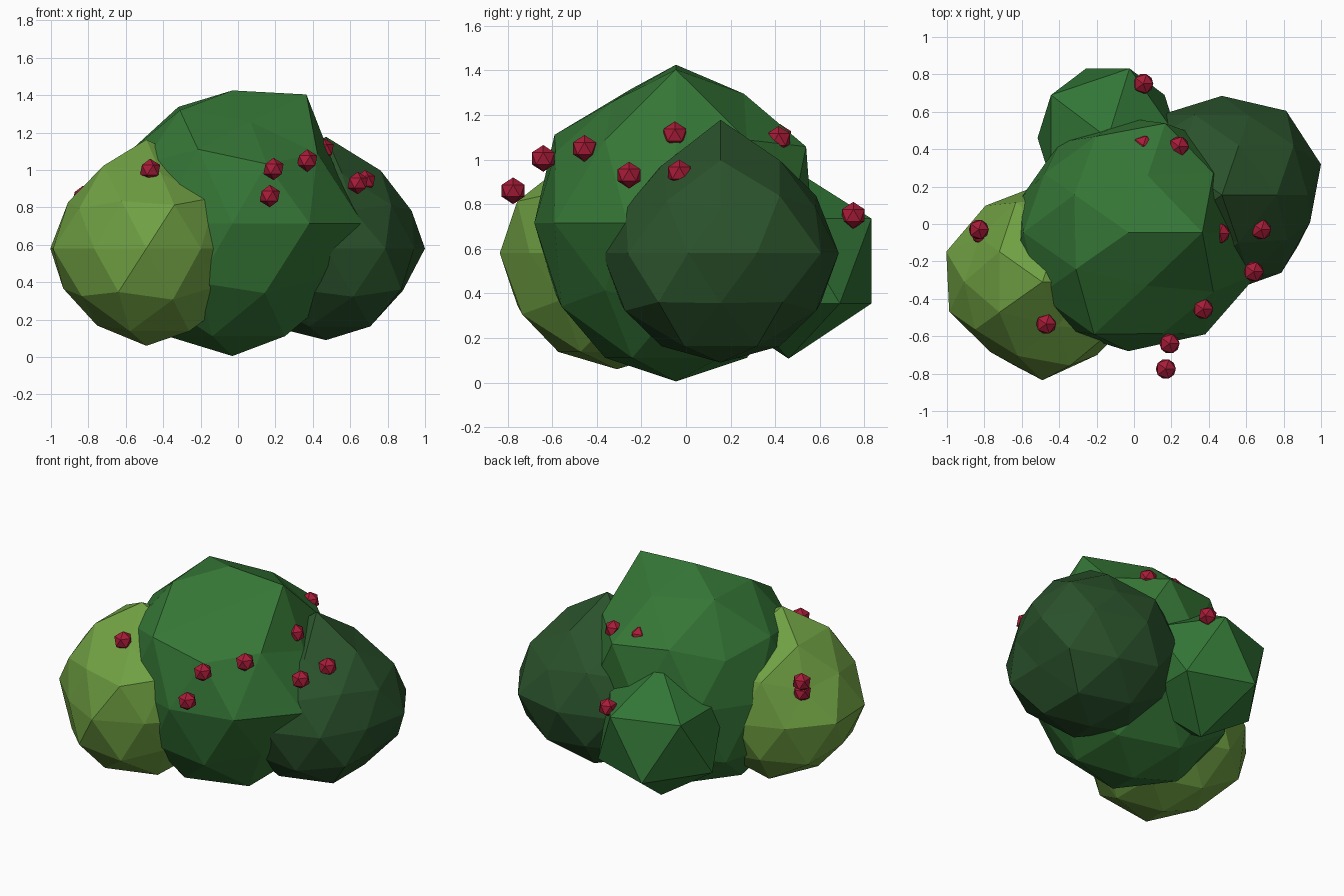
import bpy
from mathutils import Vector


def material(name, rgb):
    """Flat colour given as sRGB bytes."""
    def lin(c):
        c /= 255
        return c / 12.92 if c <= 0.04045 else ((c + 0.055) / 1.055) ** 2.4
    m = bpy.data.materials.new(name)
    m.diffuse_color = (*[lin(c) for c in rgb], 1)
    return m


def blob(name, centre, radii, mat, detail=2, pulls=()):
    """Faceted ball; pulls stretch the vertex nearest a direction."""
    bpy.ops.mesh.primitive_ico_sphere_add(subdivisions=detail, radius=1)
    ob = bpy.context.object
    ob.name = name
    ob.data.materials.append(mat)
    for direction, factor in pulls:
        d = Vector(direction).normalized()
        v = max(ob.data.vertices, key=lambda v: v.co.normalized().dot(d))
        v.co *= factor
    for v in ob.data.vertices:
        v.co = Vector(a * b for a, b in zip(v.co, radii))
    ob.location = centre
    return ob


leaf = material("leaf green", (53, 118, 54))
lime = material("lime green", (111, 159, 66))
dark = material("dark green", (42, 82, 43))
back = material("mid green", (50, 118, 54))
red = material("berry red", (168, 28, 56))

# Central clump
blob("main_foliage", (-0.03, -0.045, 0.715), (0.66, 0.635, 0.71), leaf, pulls=[
    ((0.526, 0, 0.85), 1.14),
    ((0.894, 0, 0.447), 0.93),
    ((0.162, -0.5, 0.85), 0.9),
    ((0.162, 0.5, 0.85), 0.96),
    ((-0.425, 0.309, 0.85), 1.03),
    ((-0.263, -0.809, 0.526), 1.06),
    ((0.276, 0.85, 0.447), 1.08),
    ((-0.724, 0.526, 0.447), 0.94),
    ((0, 1, 0), 0.96),
    ((-0.588, 0.809, 0), 0.94),
    ((-0.951, 0.309, 0), 0.92),
    ((0.951, -0.309, 0), 1.11),
    ((0.588, -0.809, 0), 1.06),
    ((0.724, -0.526, -0.447), 0.95),
    ((-0.894, 0, -0.447), 1.02),
])
# Left clump
blob("left_foliage", (-0.49, -0.31, 0.58), (0.54, 0.525, 0.52), lime, pulls=[
    ((0, 0, 1), 1.12),
    ((0.162, -0.5, 0.85), 0.9),
    ((-0.263, -0.809, 0.526), 0.93),
    ((-0.851, 0, 0.526), 0.91),
    ((-0.724, 0.526, 0.447), 0.86),
    ((-0.724, -0.526, 0.447), 0.92),
    ((-0.951, -0.309, 0), 0.97),
    ((-0.588, -0.809, 0), 0.88),
    ((-0.588, 0.809, 0), 0.96),
    ((0.588, -0.809, 0), 0.92),
    ((0.724, -0.526, -0.447), 0.9),
    ((-0.894, 0, -0.447), 0.92),
    ((-0.688, -0.5, -0.526), 0.93),
    ((-0.526, 0, -0.85), 0.93),
])
# Right clump
blob("right_foliage", (0.47, 0.155, 0.58), (0.557, 0.53, 0.49), dark, pulls=[
    ((0, 0, 1), 1.22),
    ((0.894, 0, 0.447), 0.92),
    ((0.688, -0.5, 0.526), 0.91),
    ((0.162, -0.5, 0.85), 0.96),
    ((0.263, -0.809, 0.526), 0.94),
    ((0.276, 0.85, 0.447), 0.94),
    ((0.951, -0.309, 0), 0.89),
    ((0.588, -0.809, 0), 0.97),
    ((0.588, 0.809, 0), 1.05),
    ((0.851, 0, -0.526), 0.87),
])
# Rear clump
blob("back_foliage", (-0.14, 0.46, 0.545), (0.42, 0.437, 0.425), back,
     detail=1, pulls=[((0, 0, -1), 1.03)])

# Berries
berries = [
    (0.17, -0.775, 0.86), (0.19, -0.64, 1.005), (0.37, -0.455, 1.05),
    (0.64, -0.255, 0.93), (0.68, -0.03, 0.94), (0.458, -0.05, 1.11),
    (-0.47, -0.535, 1.0), (0.24, 0.415, 1.09), (0.05, 0.42, 1.1),
    (0.05, 0.75, 0.75), (-0.83, -0.03, 0.855), (-0.815, -0.055, 0.775),
]
for i, p in enumerate(berries):
    blob(f"berry_{i + 1}", p, (0.06,) * 3, red, detail=1)
